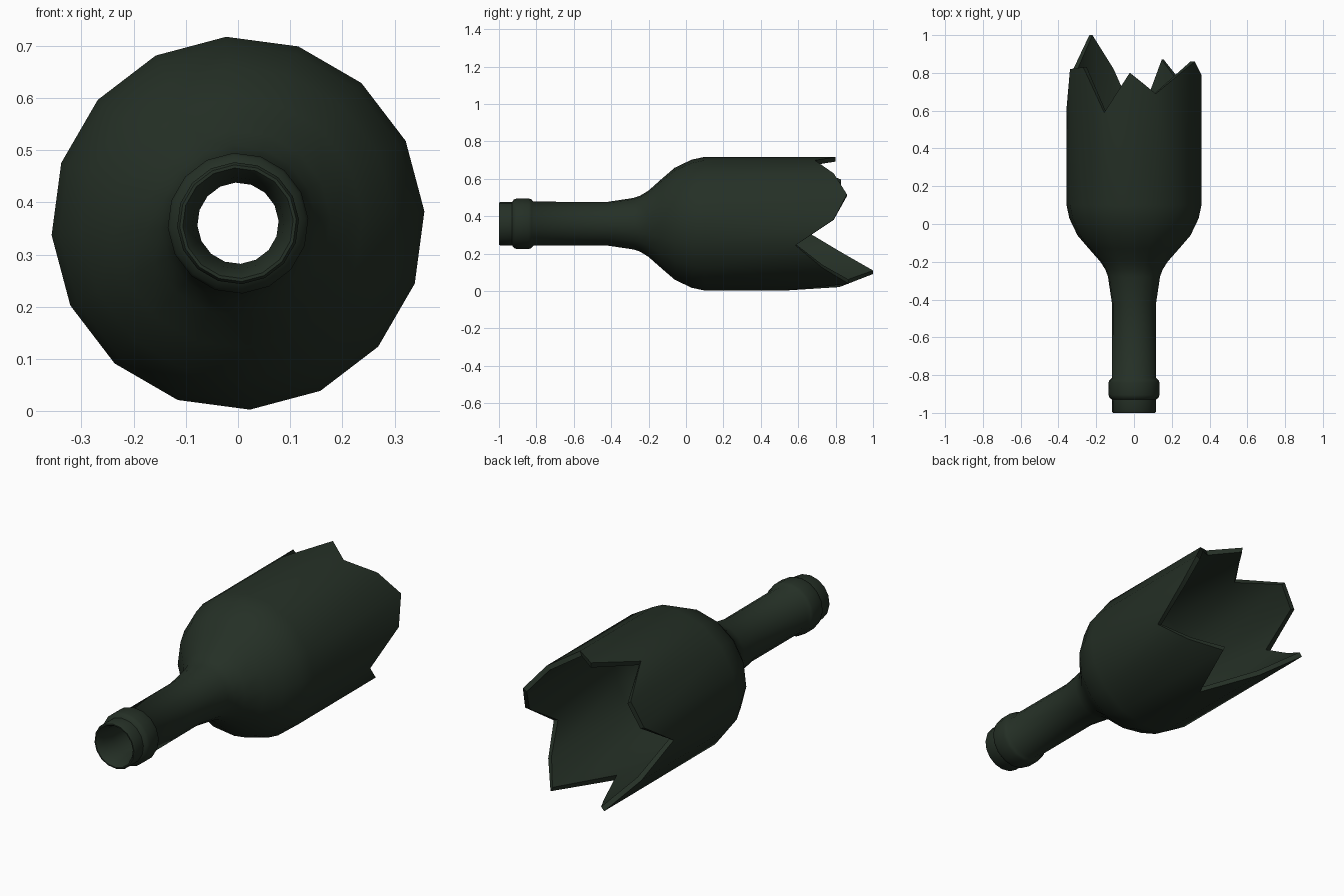
import bpy
import bmesh
import math

if "Cube" in bpy.data.objects:
    bpy.data.objects.remove(bpy.data.objects["Cube"], do_unlink=True)

SIDES = 16
TURN = math.radians(3.65)
AXIS_Z = 0.36
WALL = 0.025

# Dark green glass
glass = bpy.data.materials.new("dark green glass")
glass.use_nodes = True
colour = (0.018, 0.029, 0.019, 1)
glass.diffuse_color = colour
shader = glass.node_tree.nodes["Principled BSDF"]
shader.inputs["Base Color"].default_value = colour
shader.inputs["Roughness"].default_value = 0.6

# Outer profile as (y, radius): mouth, bead, neck, shoulder, body
outer = [(-1, 0.112), (-0.992, 0.117), (-0.93, 0.116), (-0.92, 0.13),
         (-0.905, 0.135), (-0.84, 0.135), (-0.826, 0.13), (-0.815, 0.118),
         (-0.42, 0.117), (-0.28, 0.138), (-0.245, 0.15), (-0.2, 0.178),
         (-0.13, 0.24), (-0.06, 0.3), (0.03, 0.343), (0.1, 0.358)]

# Inner profile, from the body back to the mouth
inner = [(0.1, 0.358 - WALL), (0.03, 0.317), (-0.06, 0.272), (-0.13, 0.212),
         (-0.21, 0.145), (-0.29, 0.1), (-0.42, 0.078), (-0.9, 0.078),
         (-0.96, 0.088), (-0.992, 0.1), (-1, 0.106)]

# Jagged break: y of the edge at each side, anticlockwise from +x
break_y = [0.79, 0.86, 0.79, 0.69, 0.8, 0.59, 0.83, 0.82,
           0.61, 0.82, 1.0, 0.82, 0.53, 0.87, 0.73, 0.585]

bm = bmesh.new()


def ring(radius, heights):
    """One ring of vertices around the bottle axis."""
    verts = []
    for i, y in enumerate(heights):
        a = TURN + math.tau * i / SIDES
        verts.append(bm.verts.new((radius * math.cos(a), y,
                                   AXIS_Z + radius * math.sin(a))))
    return verts


rings = [ring(r, [y] * SIDES) for y, r in outer]
rings.append(ring(0.358, break_y))
rings.append(ring(0.358 - WALL, break_y))
rings += [ring(r, [y] * SIDES) for y, r in inner]

# Skin the rings into one closed wall
for a, b in zip(rings, rings[1:] + rings[:1]):
    for i in range(SIDES):
        j = (i + 1) % SIDES
        bm.faces.new((a[i], a[j], b[j], b[i]))
bmesh.ops.recalc_face_normals(bm, faces=bm.faces)

mesh = bpy.data.meshes.new("broken_bottle")
bm.to_mesh(mesh)
bm.free()
mesh.materials.append(glass)
bottle = bpy.data.objects.new("broken_bottle", mesh)
bpy.context.collection.objects.link(bottle)

# Smooth glass with a crisp broken edge
bpy.ops.object.select_all(action="DESELECT")
bottle.select_set(True)
bpy.context.view_layer.objects.active = bottle
bpy.ops.object.shade_smooth_by_angle(angle=math.radians(50))
